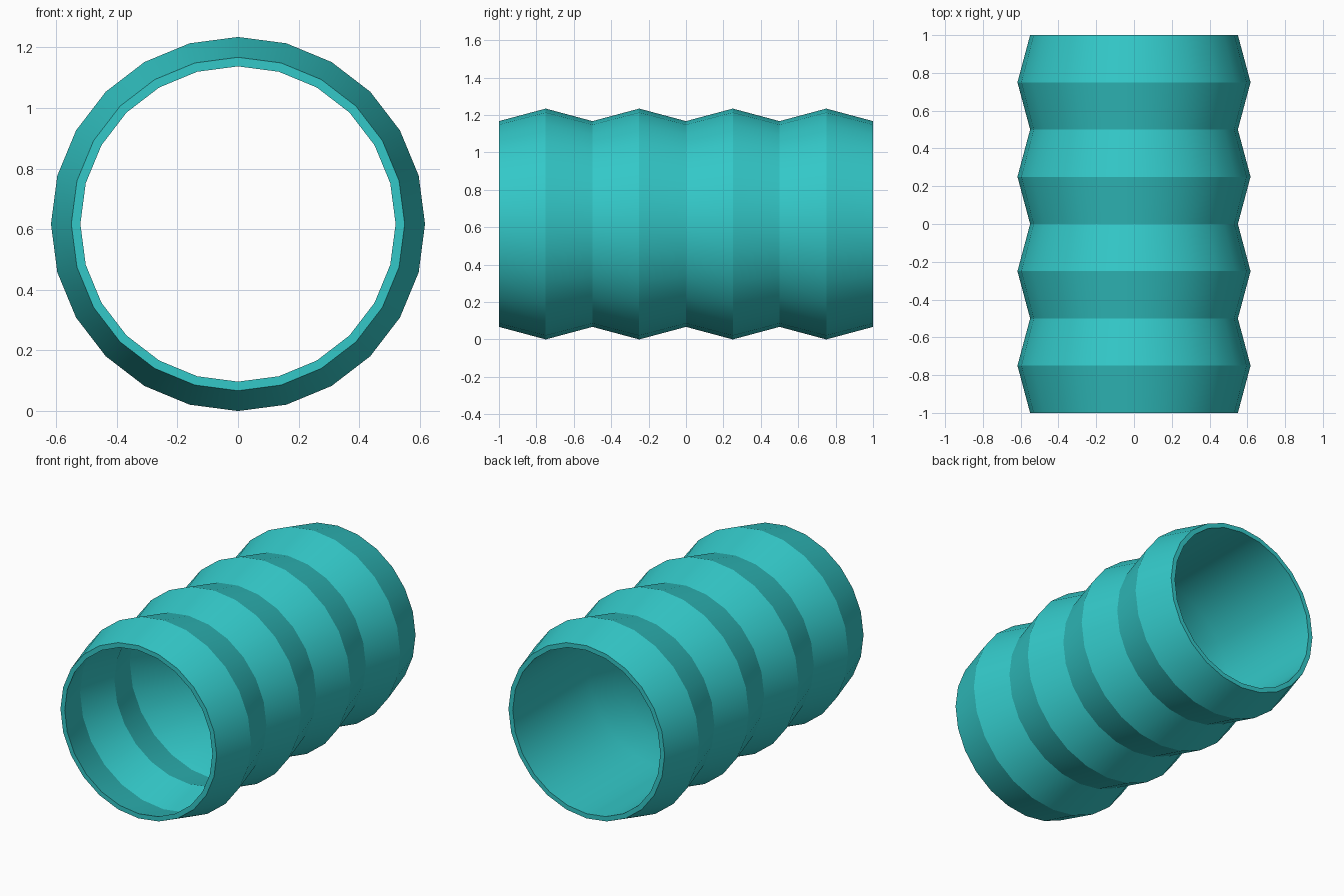
import bpy, bmesh, math

if "Cube" in bpy.data.objects:
    bpy.data.objects.remove(bpy.data.objects["Cube"])

SIDES = 24
RIDGE, VALLEY, WALL = 0.617, 0.55, 0.03

# Outer profile: valleys at the ends and every half unit, ridges between
profile = [(-1 + 0.25 * i, RIDGE if i % 2 else VALLEY) for i in range(9)]

# Inner profile: straight bore in the back half, corrugated in the front half
for i in range(8, -1, -1):
    y = -1 + 0.25 * i
    ridge = i % 2 and y < 0
    profile.append((y, (RIDGE if ridge else VALLEY) - WALL))


def lathe_y(name, points, z):
    """Spin a closed profile of (y, radius) points around the y axis."""
    bm = bmesh.new()
    rings = []
    for y, r in points:
        rings.append([bm.verts.new((r * math.sin(2 * math.pi * k / SIDES), y,
                                    z + r * math.cos(2 * math.pi * k / SIDES)))
                      for k in range(SIDES)])
    for j, a in enumerate(rings):
        b = rings[(j + 1) % len(rings)]
        for k in range(SIDES):
            n = (k + 1) % SIDES
            bm.faces.new((a[k], a[n], b[n], b[k]))
    bmesh.ops.recalc_face_normals(bm, faces=bm.faces)
    mesh = bpy.data.meshes.new(name)
    bm.to_mesh(mesh)
    bm.free()
    obj = bpy.data.objects.new(name, mesh)
    bpy.context.collection.objects.link(obj)
    return obj


# Corrugated pipe
pipe = lathe_y("corrugated_pipe", profile, RIDGE)
teal = bpy.data.materials.new("teal")
teal.diffuse_color = (0.033, 0.58, 0.58, 1)
teal.use_nodes = True
teal.node_tree.nodes["Principled BSDF"].inputs["Base Color"].default_value = teal.diffuse_color
pipe.data.materials.append(teal)

# Smooth around the tube, crisp at ridges and valleys
bpy.context.view_layer.objects.active = pipe
pipe.select_set(True)
bpy.ops.object.shade_smooth_by_angle(angle=math.radians(20))
